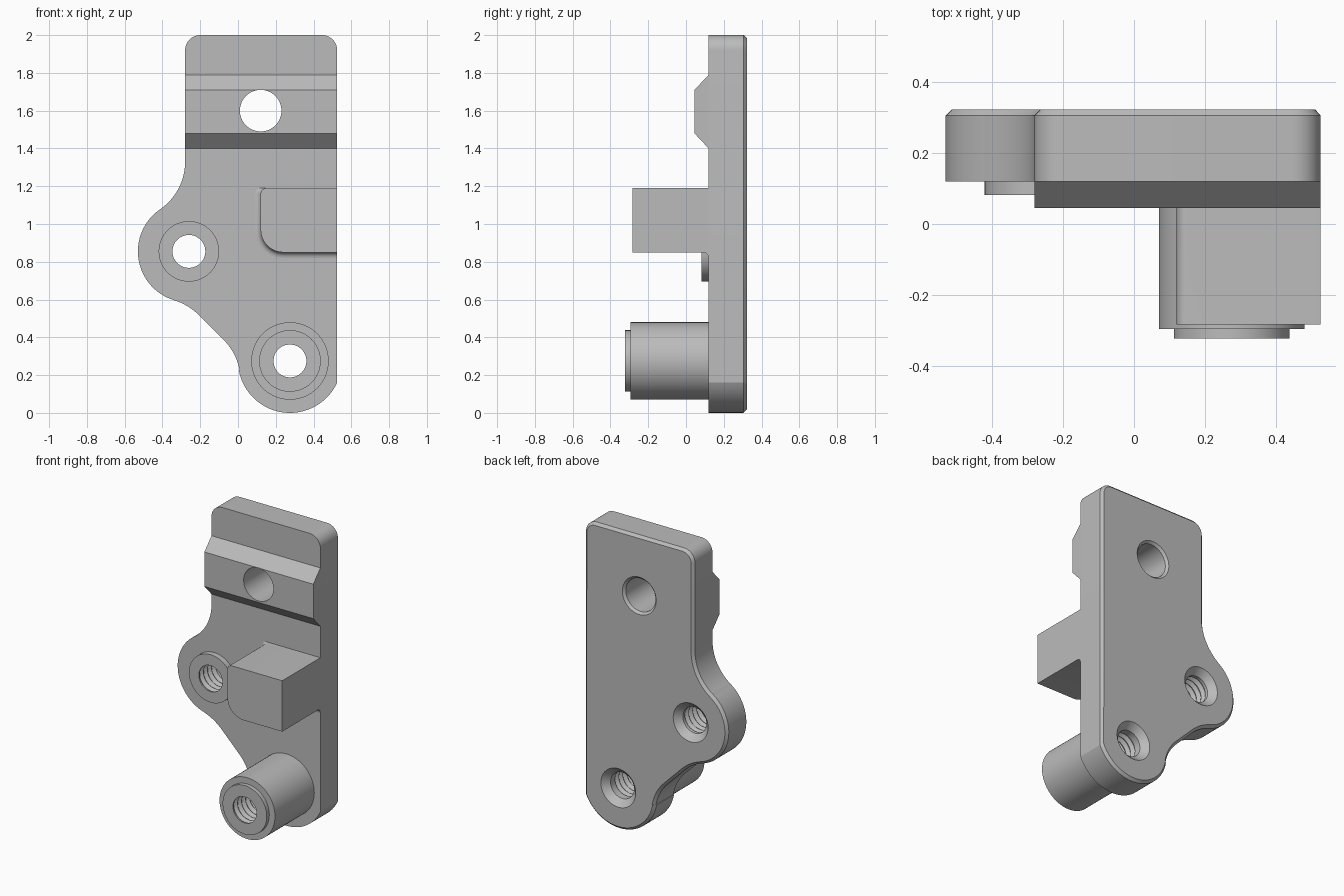
import bpy, bmesh
from math import sin, cos, pi, radians

if "Cube" in bpy.data.objects:
    bpy.data.objects.remove(bpy.data.objects["Cube"], do_unlink=True)

grey = bpy.data.materials.new("plain grey")
grey.use_nodes = True
COLOUR = (0.5, 0.5, 0.5, 1)
grey.diffuse_color = COLOUR
grey.node_tree.nodes["Principled BSDF"].inputs["Base Color"].default_value = COLOUR

FACE, BACK = 0.12, 0.322      # front and back planes of the plate
CHAMFER = 0.017


def loft(name, rings):
    """Skin a list of equal closed rings and cap both ends."""
    bm = bmesh.new()
    loops = [[bm.verts.new(p) for p in ring] for ring in rings]
    n = len(loops[0])
    for a, b in zip(loops, loops[1:]):
        for i in range(n):
            j = (i + 1) % n
            bm.faces.new((a[i], a[j], b[j], b[i]))
    bm.faces.new(loops[0])
    bm.faces.new(loops[-1])
    bmesh.ops.recalc_face_normals(bm, faces=bm.faces)
    mesh = bpy.data.meshes.new(name)
    bm.to_mesh(mesh)
    bm.free()
    mesh.materials.append(grey)
    ob = bpy.data.objects.new(name, mesh)
    bpy.context.collection.objects.link(ob)
    return ob


def arc(cx, cz, r, a0, a1, n=16):
    angles = [radians(a0 + (a1 - a0) * i / n) for i in range(n + 1)]
    return [(cx + r * cos(a), cz + r * sin(a)) for a in angles]


def at_y(outline, y):
    return [(x, y, z) for x, z in outline]


def lathe(name, centre, profile, n=64):
    """Turn (radius, y) pairs about an axis running front to back."""
    return loft(name, [at_y(arc(*centre, r, 0, 360 - 360 / n, n - 1), y)
                       for r, y in profile])


def plate_outline(d):
    """Tangent arcs around the plate, moved inwards by d."""
    return (arc(0.445, 1.92, 0.08 - d, 0, 90, 10)
            + arc(-0.20, 1.92, 0.08 - d, 90, 180, 10)
            + arc(-0.586, 1.33, 0.306 + d, 0, -55.5)
            + arc(*SIDE, 0.27 - d, 124.5, 252.8, 32)
            + arc(-0.438, 0.282, 0.33 + d, 72.8, 45)
            + arc(-0.287, 0.173, 0.30 + d, 45, 10.3)
            + arc(*LOW, 0.275 - d, 190.3, 335.4, 36))


def block_outline(d):
    """Block section, spread left and down by d for the root fillet."""
    return ([(0.525, 0.85 - d)]
            + arc(0.24, 0.97, 0.12 + d, 270, 180, 12)
            + arc(0.15 - d, 1.16, 0.03, 180, 90, 6)
            + [(0.525, 1.19)])


SIDE, LOW, MOUNT = (-0.26, 0.855), (0.275, 0.275), (0.12, 1.60)

# Back plate with a chamfered rear edge
plate = loft("back_plate", [at_y(plate_outline(d), y) for d, y in
                            ((0, FACE), (0, BACK - CHAMFER), (CHAMFER, BACK))])

# Trapezoid rail across the front
rail_section = [(FACE, 1.40), (0.045, 1.48), (0.045, 1.71), (FACE, 1.79)]
rail = loft("cross_rail", [[(x, y, z) for y, z in rail_section]
                           for x in (-0.28, 0.525)])

# Stop block with a small fillet at its root
F = 0.03
root = [(F * (1 - sin(t)), FACE - F * (1 - cos(t)))
        for t in (i * pi / 12 for i in range(7))]
block = loft("stop_block", [at_y(block_outline(d), y)
                            for d, y in root + [(0, -0.283)]])

# Turned bosses
side_boss = lathe("side_boss", SIDE, [(0.16, FACE), (0.16, 0.082)])
low_boss = lathe("lower_post", LOW, [(0.205, FACE), (0.205, -0.295),
                                     (0.163, -0.295), (0.163, -0.322)])


def threaded_cutter(name, centre, front):
    """Grooved bore ending in a countersink at the back."""
    pitch, bore, groove = 0.042, 0.087, 0.107
    profile = [(bore, front - 0.1), (bore, front + 0.01)]
    y = front + 0.01
    while y + pitch < BACK - 0.05:
        profile += [(groove, y + pitch * 0.45), (groove, y + pitch * 0.55),
                    (bore, y + pitch * 0.95), (bore, y + pitch)]
        y += pitch
    profile += [(bore, BACK - 0.042), (0.129, BACK), (0.129, BACK + 0.1)]
    return lathe(name, centre, profile)


side_cut = threaded_cutter("side_bore_cutter", SIDE, 0.082)
low_cut = threaded_cutter("lower_bore_cutter", LOW, -0.322)
mount_cut = lathe("mount_hole_cutter", MOUNT, [
    (0.11, -0.1), (0.11, BACK - 0.015), (0.125, BACK), (0.125, BACK + 0.1)])

# Cut the bores through every part they cross
cutters = (side_cut, low_cut, mount_cut)
for cutter in cutters:
    cutter.hide_render = True
for part, cuts in ((plate, cutters), (rail, (mount_cut,)),
                   (side_boss, (side_cut,)), (low_boss, (low_cut,))):
    bpy.context.view_layer.objects.active = part
    for cutter in cuts:
        mod = part.modifiers.new("bore", "BOOLEAN")
        mod.operation, mod.solver, mod.object = "DIFFERENCE", "EXACT", cutter
        bpy.ops.object.modifier_apply(modifier=mod.name)
for cutter in cutters:
    bpy.data.objects.remove(cutter, do_unlink=True)

# Smooth the curved walls and keep the machined edges crisp
bpy.ops.object.select_all(action="DESELECT")
for part in (plate, rail, block, side_boss, low_boss):
    part.select_set(True)
    bpy.context.view_layer.objects.active = part
bpy.ops.object.shade_smooth_by_angle(angle=radians(25))
